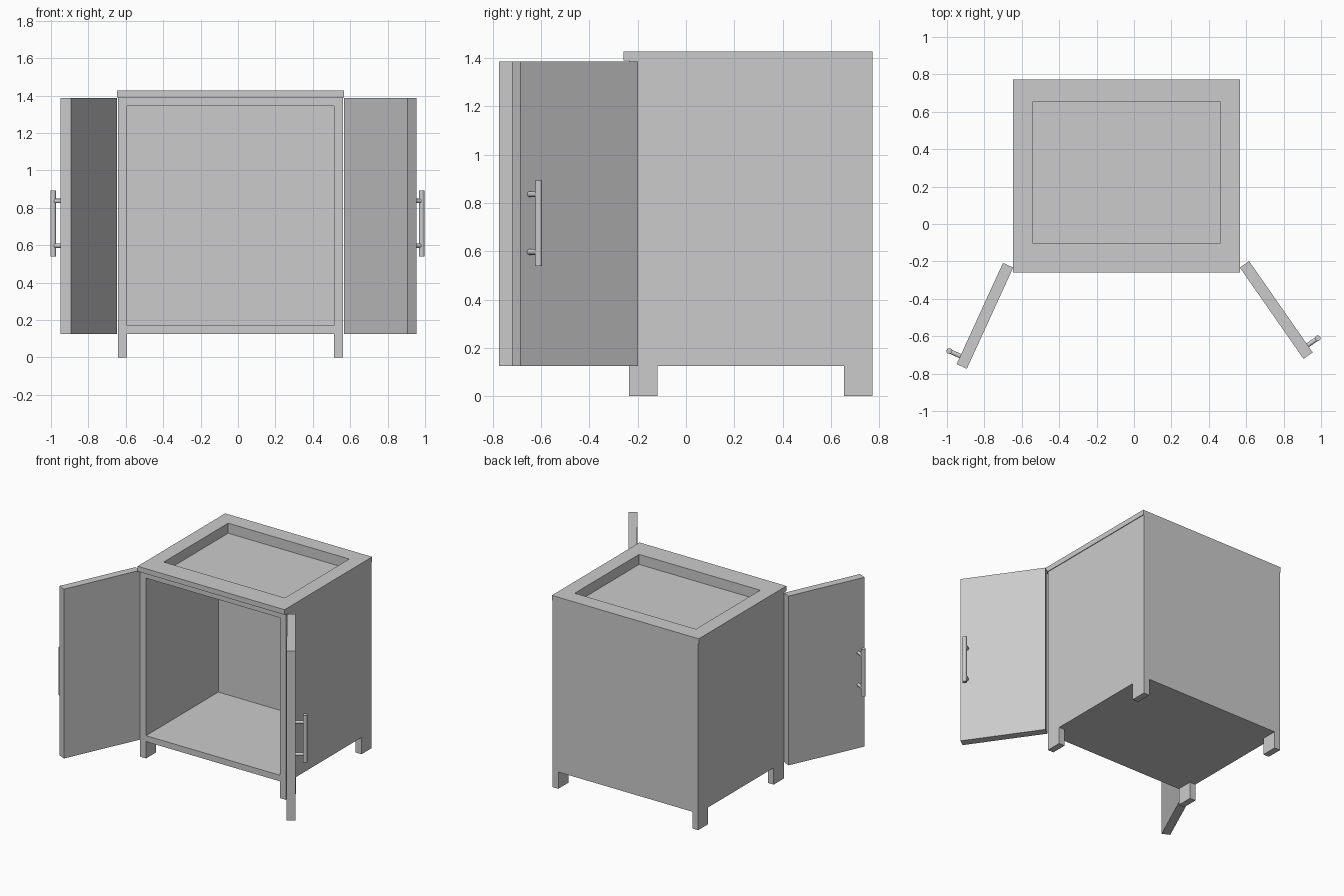
import bpy, bmesh, math
from mathutils import Matrix, Vector

if "Cube" in bpy.data.objects:
    bpy.data.objects.remove(bpy.data.objects["Cube"])


def box(name, lo, hi, matrix=None):
    bm = bmesh.new()
    bmesh.ops.create_cube(bm, size=1)
    lo, hi = Vector(lo), Vector(hi)
    for v in bm.verts:
        v.co = Vector([(lo[i] + hi[i]) / 2 + v.co[i] * (hi[i] - lo[i]) for i in range(3)])
    mesh = bpy.data.meshes.new(name)
    bm.to_mesh(mesh)
    bm.free()
    ob = bpy.data.objects.new(name, mesh)
    bpy.context.collection.objects.link(ob)
    if matrix:
        ob.matrix_world = matrix
    return ob


def carve(ob, lo, hi):
    """Subtract a box from an object, then discard the cutter."""
    cutter = box("cutter", lo, hi)
    cutter.hide_render = True
    mod = ob.modifiers.new("carve", "BOOLEAN")
    mod.operation, mod.solver, mod.object = "DIFFERENCE", "EXACT", cutter
    bpy.context.view_layer.objects.active = ob
    bpy.ops.object.modifier_apply(modifier=mod.name)
    bpy.data.objects.remove(cutter)


def rod(name, radius, length, matrix):
    bpy.ops.mesh.primitive_cylinder_add(vertices=24, radius=radius, depth=length)
    ob = bpy.context.object
    ob.name = name
    ob.matrix_world = matrix
    bpy.ops.object.shade_smooth_by_angle(angle=math.radians(40))


X0, X1 = -0.641, 0.561        # cabinet sides
Y0, Y1 = -0.236, 0.772        # cabinet front and back
WALL, BASE, TOP = 0.048, 0.125, 1.39
TRAY = ((-0.54, -0.103, 1.353), (0.459, 0.655, 1.5))

# Cabinet body with open front and shallow tray in its top
body = box("cabinet_body", (X0, Y0, BASE), (X1, Y1, TOP))
carve(body, (X0 + WALL, Y0 - 0.1, 0.17), (X1 - WALL, 0.615, 1.344))
carve(body, *TRAY)

# Top slab framing the tray
slab = box("top_frame", (X0 - 0.005, -0.26, TOP), (X1 + 0.005, Y1, 1.428))
carve(slab, (TRAY[0][0], TRAY[0][1], 1.3), TRAY[1])

# Four legs
for side, x in (("left", X0), ("right", X1 - WALL)):
    for end, y in (("front", Y0), ("back", Y1 - 0.118)):
        box(f"{end}_{side}_leg", (x, y, 0), (x + WALL, y + 0.118, BASE))

# Open doors with bar handles; local x runs along the door, s*y points outward
for side, s, hinge_x, swing in (("left", -1, -0.646, 24.6), ("right", 1, 0.566, 34.9)):
    a = math.radians(-90 + s * swing)
    frame = Matrix.Translation((hinge_x, -0.233, 0)) @ Matrix.Rotation(a, 4, "Z")
    ys = sorted((0, s * 0.06))
    box(f"{side}_door", (0, ys[0], BASE), (0.595, ys[1], 1.387), frame)
    rod(f"{side}_handle_bar", 0.015, 0.353, frame @ Matrix.Translation((0.548, s * 0.125, 0.716)))
    for z in (0.597, 0.836):
        rod(f"{side}_handle_post", 0.012, 0.07,
            frame @ Matrix.Translation((0.548, s * 0.09, z)) @ Matrix.Rotation(math.pi / 2, 4, "X"))
